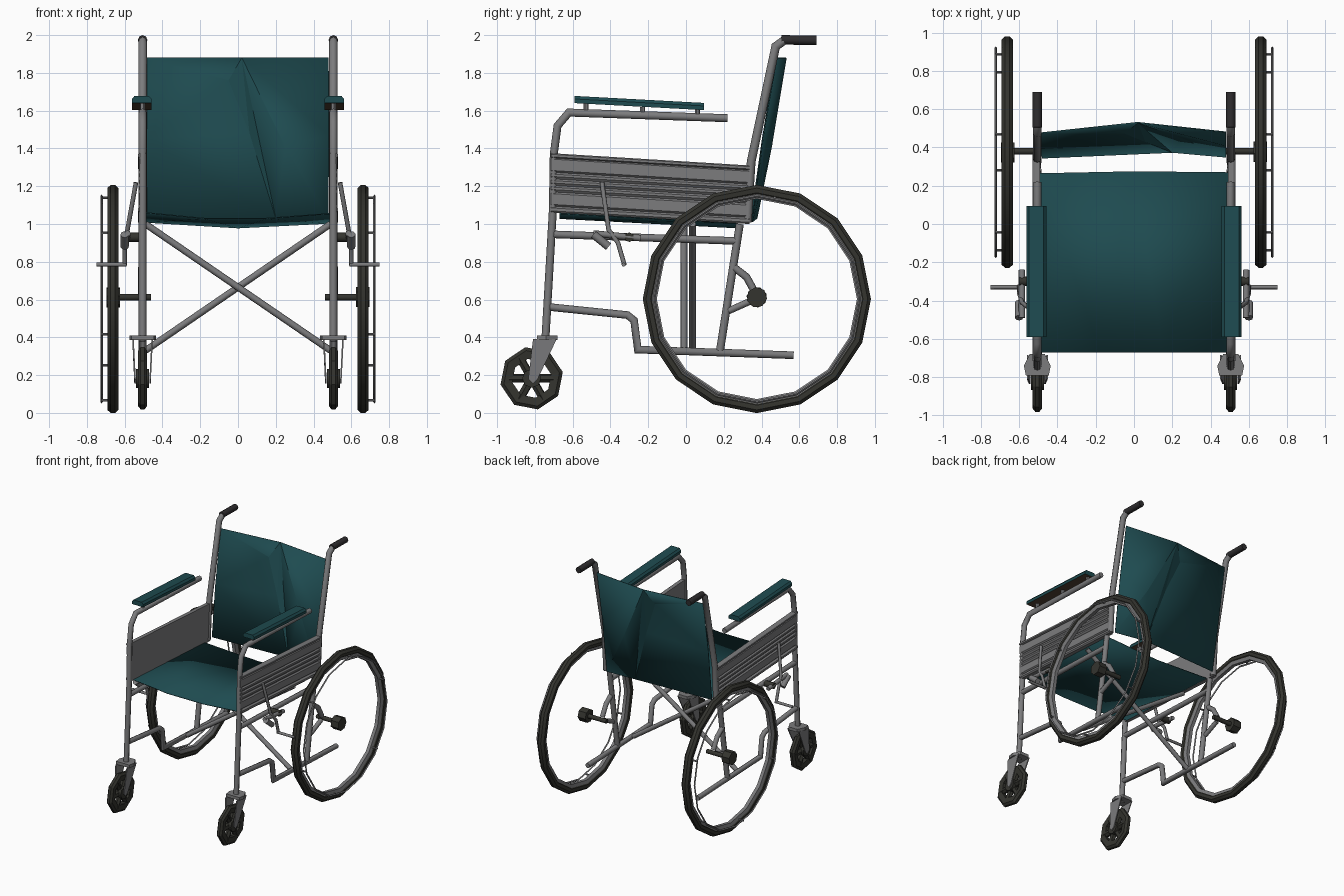
import bpy, bmesh, math
from mathutils import Vector

if "Cube" in bpy.data.objects:
    bpy.data.objects.remove(bpy.data.objects["Cube"])


def material(name, col):
    m = bpy.data.materials.new(name)
    m.diffuse_color = (*col, 1)
    m.use_nodes = True
    m.node_tree.nodes["Principled BSDF"].inputs["Base Color"].default_value = m.diffuse_color
    return m


TEAL = material("teal fabric", (0.013, 0.07, 0.08))
METAL = material("grey metal", (0.2, 0.2, 0.205))
RUBBER = material("dark rubber", (0.034, 0.034, 0.028))
GRIP = material("black grip", (0.028, 0.026, 0.028))
BROWN = material("brown board", (0.085, 0.055, 0.035))


def finish(name, bm, mats, smooth=40):
    bmesh.ops.recalc_face_normals(bm, faces=bm.faces)
    me = bpy.data.meshes.new(name)
    bm.to_mesh(me)
    bm.free()
    for m in mats:
        me.materials.append(m)
    ob = bpy.data.objects.new(name, me)
    bpy.context.collection.objects.link(ob)
    if smooth:
        bpy.ops.object.select_all(action='DESELECT')
        ob.select_set(True)
        bpy.context.view_layer.objects.active = ob
        bpy.ops.object.shade_smooth_by_angle(angle=math.radians(smooth))
    return ob


def tube(name, pts, r, mat=METAL, n=8):
    """Round tube swept along a polyline with mitred corners."""
    pts = [Vector(p) for p in pts]
    bm = bmesh.new()
    d = (pts[1] - pts[0]).normalized()
    side = d.orthogonal().normalized()
    ring = [pts[0] + r * (math.cos(2 * math.pi * k / n) * side
            + math.sin(2 * math.pi * k / n) * d.cross(side)) for k in range(n)]
    rings = [ring]
    for i in range(1, len(pts)):
        d = (pts[i] - pts[i - 1]).normalized()
        d2 = (pts[i + 1] - pts[i]).normalized() if i + 1 < len(pts) else d
        plane = (d + d2).normalized()
        ring = [p + d * ((pts[i] - p).dot(plane) / d.dot(plane)) for p in ring]
        rings.append(ring)
    rows = [[bm.verts.new(p) for p in q] for q in rings]
    for a, b in zip(rows, rows[1:]):
        for k in range(n):
            bm.faces.new((a[k], a[(k + 1) % n], b[(k + 1) % n], b[k]))
    bm.faces.new(rows[0])
    bm.faces.new(rows[-1])
    return finish(name, bm, [mat], 50)


def lathe(name, c, profile, n, mat, turn=0.0, smooth=40):
    """Ring about the x axis from a closed (radius, x) profile."""
    bm = bmesh.new()
    rows = []
    for i in range(n):
        a = 2 * math.pi * i / n + turn
        rows.append([bm.verts.new((c[0] + x, c[1] + r * math.cos(a), c[2] + r * math.sin(a)))
                     for r, x in profile])
    m = len(profile)
    for i in range(n):
        a, b = rows[i], rows[(i + 1) % n]
        for k in range(m):
            bm.faces.new((a[k], a[(k + 1) % m], b[(k + 1) % m], b[k]))
    return finish(name, bm, [mat], smooth)


def prism(name, loop_a, loop_b, mats, smooth=0):
    """Solid between two matching outlines."""
    bm = bmesh.new()
    a = [bm.verts.new(p) for p in loop_a]
    b = [bm.verts.new(p) for p in loop_b]
    for k in range(len(a)):
        j = (k + 1) % len(a)
        bm.faces.new((a[k], a[j], b[j], b[k]))
    bm.faces.new(a)
    bm.faces.new(b)
    return finish(name, bm, mats, smooth)


def sheet(name, verts, faces, smooth):
    bm = bmesh.new()
    vs = [bm.verts.new(v) for v in verts]
    for f in faces:
        bm.faces.new([vs[i] for i in f])
    ob = finish(name, bm, [TEAL], smooth)
    mod = ob.modifiers.new("thickness", 'SOLIDIFY')
    mod.thickness, mod.offset = 0.006, 0
    return ob


# Sagging seat, higher at the front, with a raised front corner
sheet("seat", [(-.49, -.67, 1.06), (-.18, -.67, 1.03), (.15, -.67, 1.03), (.49, -.67, 1.055),
               (.49, .27, 1.005), (0, .275, .98), (-.49, .265, 1.01)],
      [(0, 1, 6), (1, 5, 6), (1, 2, 5), (2, 3, 4, 5)], 6)

# Creased backrest
sheet("backrest", [(-.49, .475, 1.88), (.02, .53, 1.88), (.48, .48, 1.88),
                   (-.49, .405, 1.45), (.06, .43, 1.48), (.25, .452, 1.41), (.48, .41, 1.47),
                   (-.48, .345, 1.03), (.2, .375, 1.03), (.48, .35, 1.01), (-.05, .475, 1.76)],
      [(0, 1, 10), (0, 10, 3), (10, 4, 3), (1, 4, 10), (1, 2, 6, 5), (1, 5, 8), (1, 8, 4),
       (3, 4, 8), (3, 8, 7), (5, 6, 9), (5, 9, 8)], 9)

# Folding cross brace
for s, y in ((1, -.01), (-1, .035)):
    tube("cross_brace", [(-.49 * s, y, 1.0), (.49 * s, y, .33)], .018)

for s in (1, -1):
    def P(*yz, x=.505):
        return [(s * x, y, z) for y, z in yz]

    # Frame tubes
    tube("front_post_and_arm", P((-.745, .38), (-.705, 1.07), (-.70, 1.37), (-.68, 1.52),
                                 (-.62, 1.59), (.22, 1.56)), .021)
    tube("rear_leg", P((.18, .33), (.285, 1.0)), .021)
    tube("back_post", P((.325, 1.01), (.345, 1.33), (.475, 1.94), (.52, 1.972)), .023)
    tube("hand_grip", P((.505, 1.975), (.69, 1.972)), .025, GRIP)
    tube("seat_rail", P((-.70, .945), (.27, .91)), .02)
    tube("lower_rail", P((-.72, .56), (-.31, .518), (-.275, .49), (-.255, .335), (.57, .305)), .02)

    # Ribbed side panel: (height fraction, outward offset)
    ribs = [(0, .015), (.03, .024), (.08, .024), (.11, .01), (.14, .02), (.32, .02), (.35, .01),
            (.39, .02), (.43, .02), (.46, .01), (.5, .02), (.54, .02), (.57, .01),
            (.61, .02), (.65, .02), (.68, .01), (.71, .02), (.9, .02), (.92, .01),
            (.94, .024), (.98, .024), (1, .015)]
    outline = [(0, -.015)] + ribs + [(1, -.015)]
    prism("side_panel", [(s * (.505 + o), -.715, 1.06 + .315 * f) for f, o in outline],
          [(s * (.505 + o), .335, 1.0 + .31 * f) for f, o in outline], [METAL])

    # Armrest pad with a board underneath
    sec = [(.458, 0), (.562, 0), (.562, .022), (.548, .038), (.472, .038), (.458, .022)]
    pad = prism("armrest_pad", [(s * x, -.59, 1.64 + z) for x, z in sec],
                [(s * x, .095, 1.603 + z) for x, z in sec], [TEAL, BROWN])
    for f in pad.data.polygons:
        f.material_index = 1 if f.normal.z < -.7 else 0
    for y in (-.53, -.23, .06):
        tube("pad_bracket", P((y, 1.575), (y, 1.64 - .054 * (y + .59))), .014, METAL, 6)

    # Large wheel: tyre, rim, push ring
    c = (s * .662, .375, .603)
    lathe("tyre", c, [(.604, .012), (.587, .03), (.562, .028), (.55, .016), (.55, -.016),
                      (.562, -.028), (.587, -.03), (.604, -.012)], 16, RUBBER)
    lathe("wheel_rim", c, [(.557, .022), (.53, .014), (.53, -.014), (.557, -.022)], 16, METAL)
    lathe("push_ring", (s * .722, .375, .603),
          [(.553, 0), (.545, .007), (.537, 0), (.545, -.007)], 16, METAL)
    for k in range(6):
        a = math.radians(20 + 60 * k)
        y, z = .375 + .545 * math.cos(a), .603 + .545 * math.sin(a)
        tube("push_ring_stub", [(s * .67, y, z), (s * .725, y, z)], .007, METAL, 6)

    # Axle, outer hub and braces
    tube("axle", [(s * .46, .38, .612), (s * .64, .38, .612)], .018, RUBBER)
    tube("hub", [(s * .625, .375, .612), (s * .695, .375, .612)], .055, RUBBER, 7)
    tube("hub_brace", P((.255, .77), (.32, .72), (.37, .63), x=.51), .02)
    tube("hub_brace", P((.225, .54), (.36, .60), x=.51), .018)

    # Caster wheel
    cc = (s * .505, -.817, .183)
    lathe("caster_tyre", cc, [(.168, .01), (.15, .024), (.105, .018), (.105, -.018),
                              (.15, -.024), (.168, -.01)], 8, RUBBER, .2, 0)
    tube("caster_hub", [(cc[0] - .034, cc[1], cc[2]), (cc[0] + .034, cc[1], cc[2])], .05, RUBBER)
    for k in range(6):
        a = math.pi / 3 * k
        tube("caster_spoke", [cc, (cc[0], cc[1] + .13 * math.cos(a), cc[2] + .13 * math.sin(a))],
             .023, RUBBER, 6)

    # Caster fork: crown plate and two tapered blades
    crown = [(-.06, -.79), (.06, -.79), (.07, -.74), (.04, -.68), (-.04, -.68), (-.07, -.74)]
    prism("fork_crown", [(cc[0] + x, y, .385) for x, y in crown],
          [(cc[0] + x, y, .41) for x, y in crown], [METAL])
    for t in (1, -1):
        blade = [(-.81, .39), (-.685, .39), (-.785, .18), (-.81, .155), (-.835, .18)]
        prism("fork_blade", [(cc[0] + t * (.036 + .12 * max(0, z - .3)), y, z) for y, z in blade],
              [(cc[0] + t * (.044 + .12 * max(0, z - .3)), y, z) for y, z in blade], [METAL])

    # Parking brake: clamp, lever and wheel stop
    tube("brake_clamp", [(s * .52, -.30, .93), (s * .60, -.30, .93)], .025, RUBBER)
    tube("brake_bar", P((-.49, .95), (-.24, .925), x=.585), .017)
    tube("brake_lever", [(s * .54, -.445, 1.22), (s * .585, -.41, .97), (s * .6, -.36, .90),
                         (s * .6, -.325, .78)], .012)
    tube("brake_link", P((-.49, .945), (-.41, .88), x=.6), .022)
    tube("brake_stop", [(s * .59, -.33, .785), (s * .75, -.33, .785)], .011)
